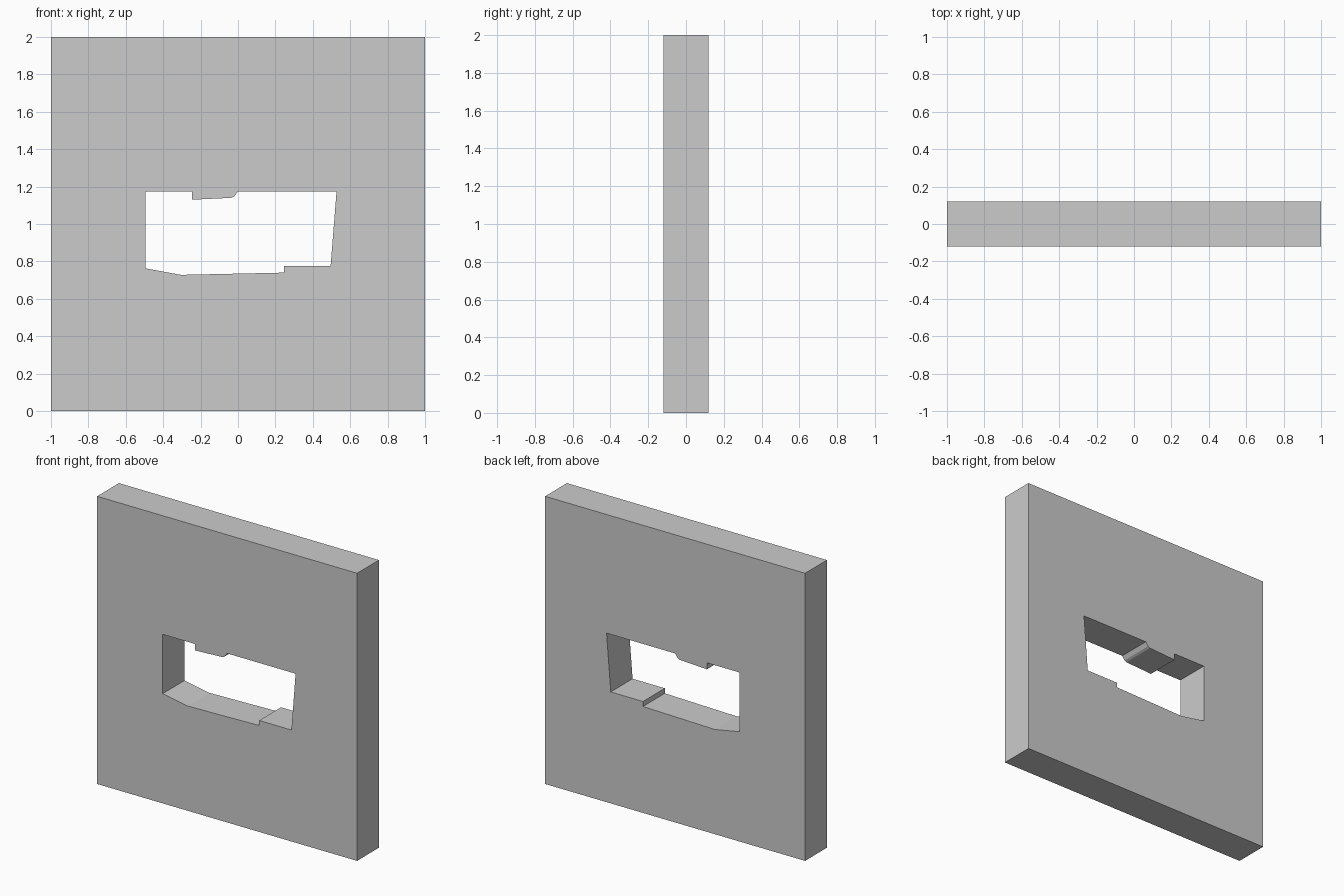
import bpy
import math

if "Cube" in bpy.data.objects:
    bpy.data.objects.remove(bpy.data.objects["Cube"])

HALF_DEPTH = 0.12

# Outlines in the x-z plane
outer = [(-1, 0), (1, 0), (1, 2), (-1, 2)]
opening = [
    (-0.495, 1.175), (-0.245, 1.175), (-0.245, 1.13), (-0.035, 1.14),
    (-0.02, 1.148), (0.0, 1.175), (0.527, 1.175), (0.495, 0.775),
    (0.247, 0.775), (0.247, 0.74), (-0.305, 0.728), (-0.495, 0.763),
]


def add_outline(curve, points):
    spline = curve.splines.new('POLY')
    spline.points.add(len(points) - 1)
    for p, (x, z) in zip(spline.points, points):
        p.co = (x, z, 0, 1)
    spline.use_cyclic_u = True


# Wall slab with a ragged window opening, extruded through its thickness
curve = bpy.data.curves.new("wall_with_opening", 'CURVE')
curve.dimensions = '2D'
curve.fill_mode = 'BOTH'
curve.extrude = HALF_DEPTH
add_outline(curve, outer)
add_outline(curve, opening)

wall = bpy.data.objects.new("wall_with_opening", curve)
bpy.context.collection.objects.link(wall)
wall.rotation_euler = (math.pi / 2, 0, 0)

# Turn into a flat-shaded mesh
bpy.context.view_layer.objects.active = wall
wall.select_set(True)
bpy.ops.object.convert(target='MESH')
bpy.ops.object.transform_apply(location=False, rotation=True, scale=False)
bpy.ops.object.mode_set(mode='EDIT')
bpy.ops.mesh.select_all(action='SELECT')
bpy.ops.mesh.remove_doubles(threshold=0.0001)
bpy.ops.mesh.normals_make_consistent(inside=False)
bpy.ops.object.mode_set(mode='OBJECT')
bpy.ops.object.shade_flat()
